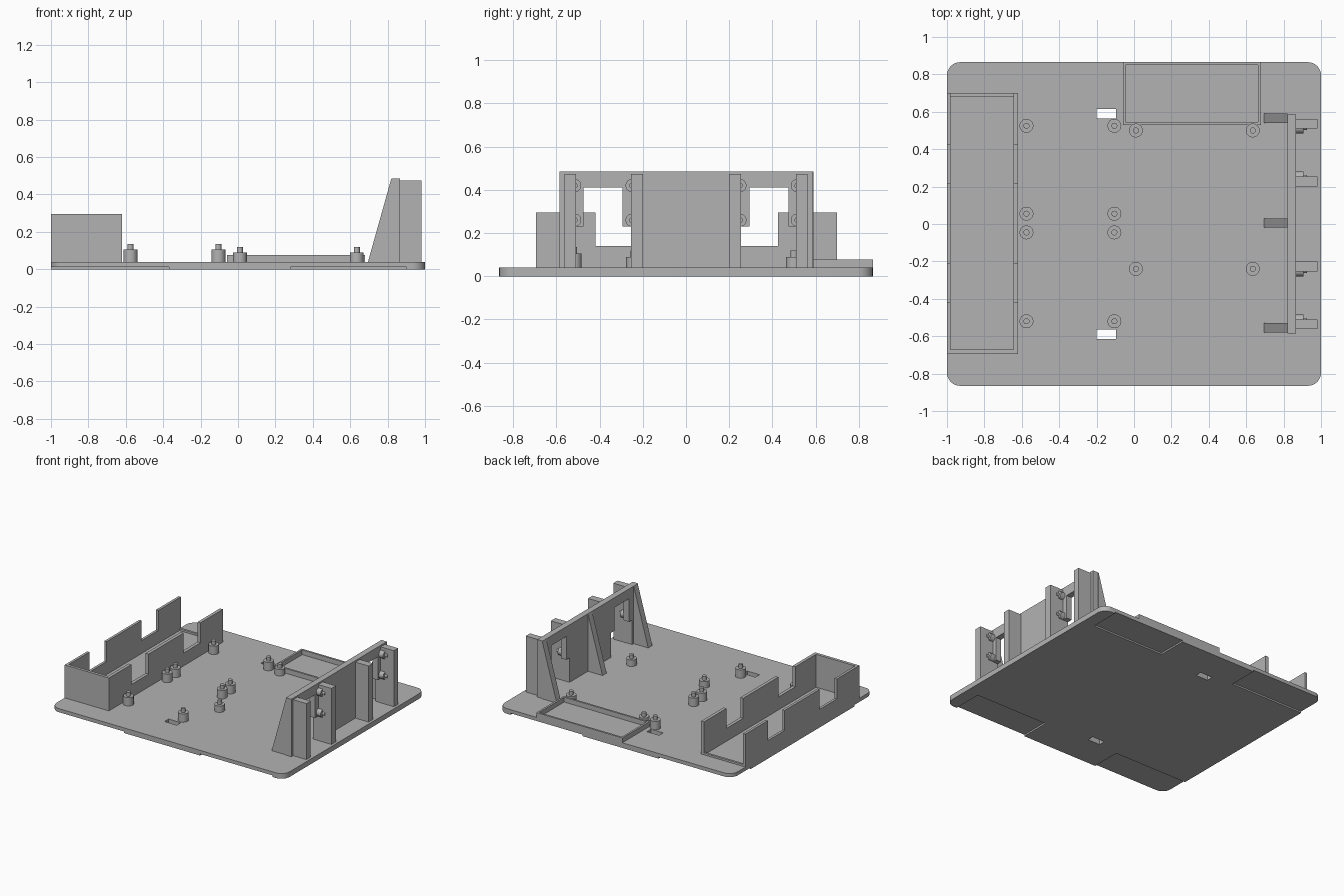
import bpy, bmesh, math
from mathutils import Matrix, Vector

if "Cube" in bpy.data.objects:
    bpy.data.objects.remove(bpy.data.objects["Cube"])

grey = bpy.data.materials.new("plain grey")
grey.use_nodes = True
grey.diffuse_color = (0.45, 0.45, 0.45, 1)
grey.node_tree.nodes["Principled BSDF"].inputs["Base Color"].default_value = (0.45, 0.45, 0.45, 1)

FLOOR = 0.04


def finish(name, bm):
    bmesh.ops.recalc_face_normals(bm, faces=bm.faces[:])
    mesh = bpy.data.meshes.new(name)
    bm.to_mesh(mesh)
    bm.free()
    mesh.materials.append(grey)
    ob = bpy.data.objects.new(name, mesh)
    bpy.context.collection.objects.link(ob)
    return ob


def add_box(bm, x0, x1, y0, y1, z0, z1):
    size = Matrix.Diagonal((x1 - x0, y1 - y0, z1 - z0, 1))
    mid = Matrix.Translation(((x0 + x1) / 2, (y0 + y1) / 2, (z0 + z1) / 2))
    bmesh.ops.create_cube(bm, size=1, matrix=mid @ size)


def box(name, *bounds):
    bm = bmesh.new()
    add_box(bm, *bounds)
    return finish(name, bm)


def add_prism(bm, points, offset):
    face = bm.faces.new([bm.verts.new(p) for p in points])
    res = bmesh.ops.extrude_face_region(bm, geom=[face], use_keep_orig=True)
    moved = [g for g in res["geom"] if isinstance(g, bmesh.types.BMVert)]
    bmesh.ops.translate(bm, verts=moved, vec=Vector(offset))


def prism(name, points, offset):
    bm = bmesh.new()
    add_prism(bm, points, offset)
    return finish(name, bm)


def smooth(ob):
    bpy.ops.object.select_all(action="DESELECT")
    ob.select_set(True)
    bpy.context.view_layer.objects.active = ob
    bpy.ops.object.shade_smooth_by_angle(angle=math.radians(35))


def stepped_pin(name, centre, axis, steps):
    """Stacked cylinders along an axis; steps are (radius, start, end)."""
    bm = bmesh.new()
    turn = Vector((0, 0, 1)).rotation_difference(Vector(axis)).to_matrix().to_4x4()
    for radius, start, end in steps:
        place = Matrix.Translation(centre) @ turn @ Matrix.Translation((0, 0, (start + end) / 2))
        bmesh.ops.create_cone(bm, cap_ends=True, segments=28, radius1=radius,
                              radius2=radius, depth=end - start, matrix=place)
    smooth(finish(name, bm))


# Base plate with rounded corners
R, HX, HY = 0.07, 1.0, 0.865
outline = []
for quarter, (sx, sy) in enumerate([(1, 1), (-1, 1), (-1, -1), (1, -1)]):
    for i in range(9):
        a = (quarter + i / 8) * math.pi / 2
        outline.append((sx * (HX - R) + R * math.cos(a), sy * (HY - R) + R * math.sin(a), 0))
plate = prism("base_plate", outline, (0, 0, FLOOR))

# Shallow foot recesses underneath and two strap slots through the plate
bm = bmesh.new()
for s in (-1, 1):
    y0, y1 = sorted((s * 0.635, s * 0.9))
    add_box(bm, 0.28, 0.9, y0, y1, -0.02, 0.012)
    add_box(bm, -1.1, -0.37, y0, y1, -0.02, 0.012)
    y0, y1 = sorted((s * 0.565, s * 0.615))
    add_box(bm, -0.2, -0.095, y0, y1, -0.02, 0.1)
cutter = finish("plate_cutter", bm)
cutter.hide_render = True
cut = plate.modifiers.new("cutouts", "BOOLEAN")
cut.object = cutter
cut.solver = "EXACT"
bpy.context.view_layer.update()
cut_mesh = bpy.data.meshes.new_from_object(plate.evaluated_get(bpy.context.evaluated_depsgraph_get()))
plate.modifiers.clear()
plate.data = cut_mesh
bpy.data.objects.remove(cutter)
smooth(plate)

# Battery holder: two notched long walls, a tall front end, a low back lip
TOP, NOTCH = 0.295, 0.14
wall = [(-0.695, FLOOR), (-0.695, TOP), (-0.42, TOP), (-0.42, NOTCH), (-0.21, NOTCH), (-0.21, TOP),
        (0.22, TOP), (0.22, NOTCH), (0.425, NOTCH), (0.425, TOP), (0.70, TOP), (0.70, FLOOR)]
for name, x, t in (("holder_outer_wall", -1.0, 0.02), ("holder_inner_wall", -0.645, 0.025)):
    prism(name, [(x, y, z) for y, z in wall], (t, 0, 0))
box("holder_front_wall", -0.98, -0.645, -0.695, -0.672, FLOOR, TOP)
box("holder_back_lip", -0.98, -0.645, 0.683, 0.70, FLOOR, 0.055)

# Low rectangular tray rim at the back
bm = bmesh.new()
add_box(bm, -0.06, -0.045, 0.53, 0.865, FLOOR, 0.077)
add_box(bm, 0.663, 0.678, 0.53, 0.865, FLOOR, 0.077)
add_box(bm, -0.045, 0.663, 0.53, 0.545, FLOOR, 0.077)
add_box(bm, -0.045, 0.663, 0.85, 0.865, FLOOR, 0.077)
finish("tray_rim", bm)

# Circuit board standoffs
for x in (-0.575, -0.105):
    for y in (0.525, 0.055, -0.045, -0.52):
        stepped_pin("tall_standoff", (x, y, 0), (0, 0, 1),
                    [(0.037, FLOOR, 0.105), (0.016, 0.105, 0.135)])
for x in (0.01, 0.635):
    for y in (0.5, -0.24):
        stepped_pin("short_standoff", (x, y, 0), (0, 0, 1),
                    [(0.037, FLOOR, 0.09), (0.016, 0.09, 0.12)])

# Upright sensor panel with two stepped openings reaching the floor
H = 0.486
half = [(0.255, FLOOR), (0.255, 0.23), (0.295, 0.23), (0.295, 0.41), (0.475, 0.41),
        (0.475, 0.23), (0.512, 0.23), (0.512, FLOOR), (0.585, FLOOR), (0.585, H)]
panel = half + [(-y, z) for y, z in reversed(half)]
prism("sensor_panel", [(0.82, y, z) for y, z in panel], (0.047, 0, 0))

# Guard ribs on the outer face, with mounting pegs beside them
for s in (-1, 1):
    for near, far, peg in ((0.2, 0.255, 0.25), (0.51, 0.562, 0.515)):
        y0, y1 = sorted((s * near, s * far))
        box("guard_rib", 0.867, 0.98, y0, y1, FLOOR, 0.474)
        for z in (0.42, 0.26):
            stepped_pin("sensor_peg", (0, s * peg, z), (1, 0, 0),
                        [(0.03, 0.86, 0.905), (0.013, 0.905, 0.925)])

# Sloping gussets behind the panel
for y in (-0.58, -0.02, 0.54):
    prism("gusset", [(0.695, y, FLOOR), (0.82, y, FLOOR), (0.82, y, H)], (0, 0.05, 0))
